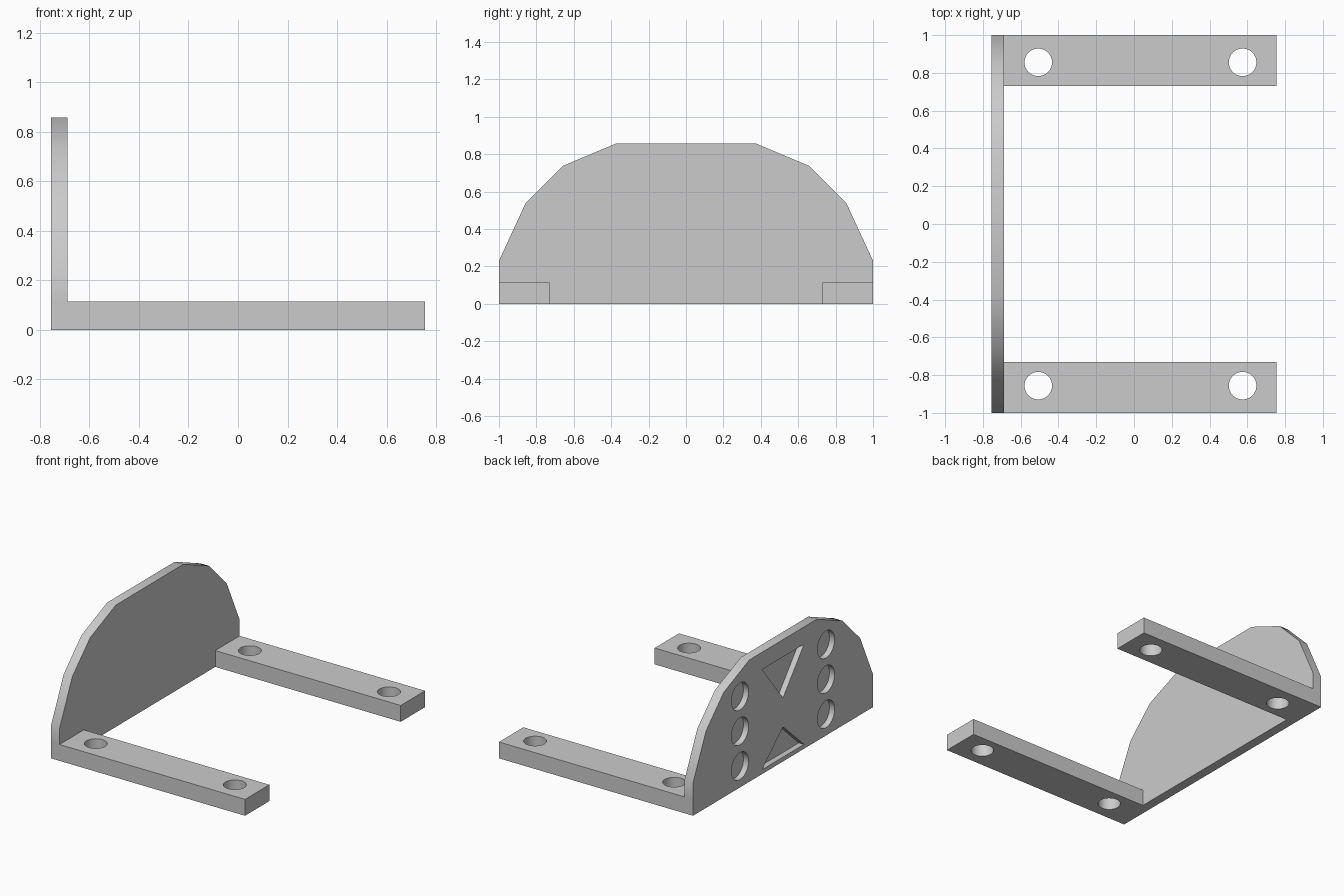
import bpy
import bmesh
from mathutils import Matrix, Vector

if "Cube" in bpy.data.objects:
    bpy.data.objects.remove(bpy.data.objects["Cube"], do_unlink=True)

# Main dimensions
BACK, INNER, END = -0.755, -0.688, 0.755
LEG_TOP, LEG_INSIDE = 0.115, 0.73
RECESS = 0.04

grey = bpy.data.materials.new("plain grey")
grey.use_nodes = True
grey.diffuse_color = (0.6, 0.6, 0.6, 1)
grey.node_tree.nodes["Principled BSDF"].inputs["Base Color"].default_value = (0.6, 0.6, 0.6, 1)


def finish(name, bm):
    bmesh.ops.recalc_face_normals(bm, faces=bm.faces)
    mesh = bpy.data.meshes.new(name)
    bm.to_mesh(mesh)
    bm.free()
    mesh.materials.append(grey)
    obj = bpy.data.objects.new(name, mesh)
    bpy.context.collection.objects.link(obj)
    return obj


def prism(name, outline, x0, x1):
    """Extrude a (y, z) outline along x."""
    bm = bmesh.new()
    face = bm.faces.new([bm.verts.new((x0, y, z)) for y, z in outline])
    side = bmesh.ops.extrude_face_region(bm, geom=[face])["geom"]
    verts = [v for v in side if isinstance(v, bmesh.types.BMVert)]
    bmesh.ops.translate(bm, verts=verts, vec=Vector((x1 - x0, 0, 0)))
    return finish(name, bm)


def cylinder(name, centre, radius, depth, axis):
    bm = bmesh.new()
    turn = Matrix.Rotation(1.5707963, 4, "Y") if axis == "X" else Matrix()
    bmesh.ops.create_cone(bm, cap_ends=True, segments=48, radius1=radius, radius2=radius,
                          depth=depth, matrix=Matrix.Translation(centre) @ turn)
    return finish(name, bm)


def combine(target, other, operation):
    """Apply a boolean and discard the helper."""
    mod = target.modifiers.new("boolean", "BOOLEAN")
    mod.object, mod.operation, mod.solver = other, operation, "EXACT"
    bpy.context.view_layer.objects.active = target
    bpy.ops.object.modifier_apply(modifier=mod.name)
    bpy.data.objects.remove(other, do_unlink=True)


# Arched upright plate
half = [(1, 0), (1, 0.23), (0.857, 0.54), (0.66, 0.737), (0.375, 0.857)]
outline = half + [(-y, z) for y, z in reversed(half)]
bracket = prism("bracket", outline, BACK, INNER)

# Two legs with through holes
for side in (-1, 1):
    leg_outline = [(side * y, z) for y, z in
                   ((LEG_INSIDE, 0), (1, 0), (1, LEG_TOP), (LEG_INSIDE, LEG_TOP))]
    combine(bracket, prism("leg", leg_outline, BACK, END), "UNION")
    for x in (-0.507, 0.575):
        hole = cylinder("leg_hole", (x, side * 0.856, LEG_TOP / 2), 0.073, 0.4, "Z")
        combine(bracket, hole, "DIFFERENCE")

# Round recesses in the outer face
for side in (-1, 1):
    for z in (0.15, 0.395, 0.64):
        pocket = cylinder("round_recess", (BACK, side * 0.478, z), 0.095, 2 * RECESS, "X")
        combine(bracket, pocket, "DIFFERENCE")

# Triangular recesses pointing at each other
for base, tip in ((0.735, 0.447), (0.031, 0.244)):
    triangle = [(-0.233, base), (0.233, base), (0, tip)]
    pocket = prism("triangle_recess", triangle, BACK - 0.1, BACK + RECESS)
    combine(bracket, pocket, "DIFFERENCE")

# Smooth rim and hole walls, sharp corners
bpy.ops.object.select_all(action="DESELECT")
bracket.select_set(True)
bpy.context.view_layer.objects.active = bracket
bpy.ops.object.shade_smooth_by_angle(angle=0.5236)
